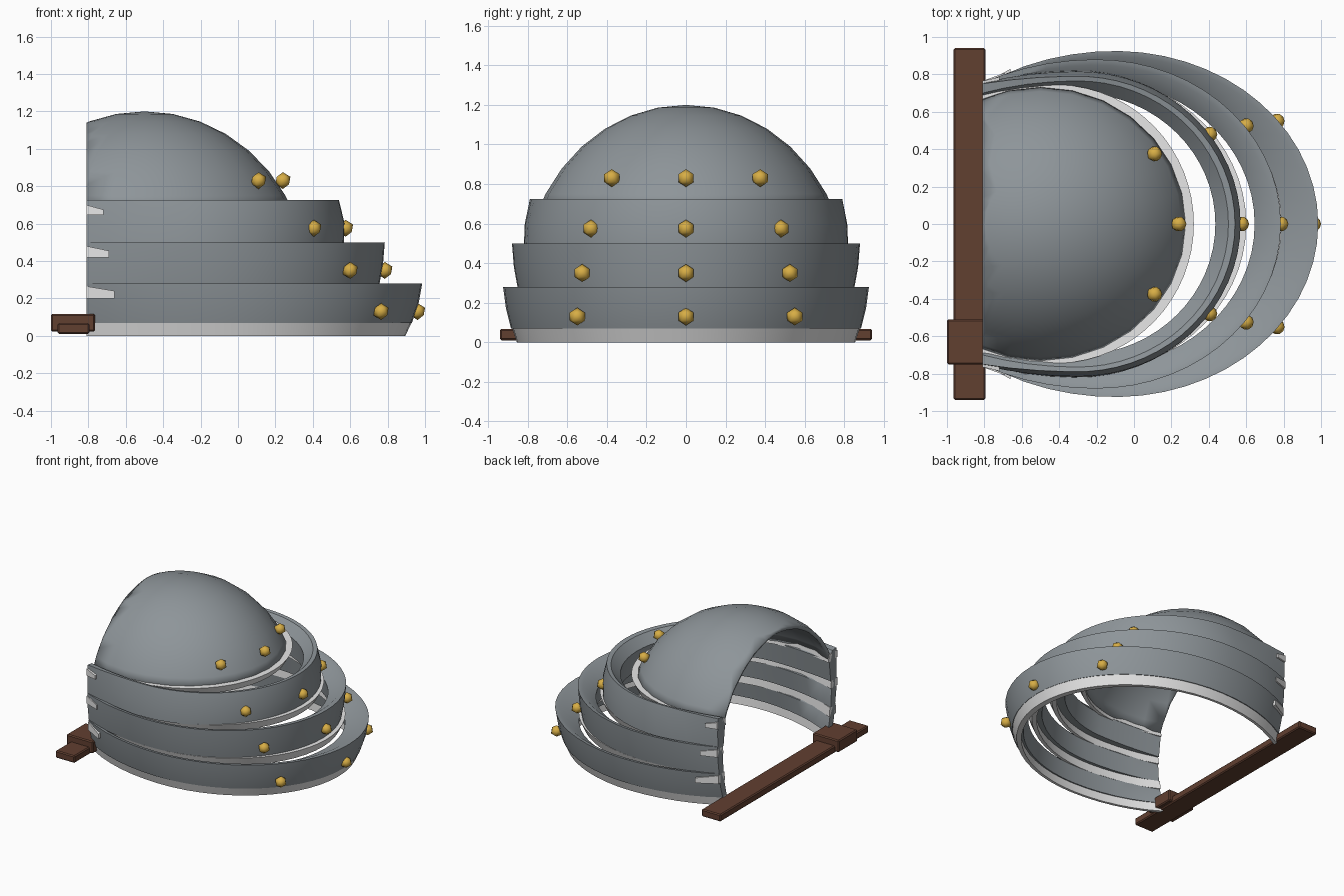
import bpy, bmesh, math
from mathutils import Matrix, Vector

cube = bpy.data.objects.get("Cube")
if cube:
    bpy.data.objects.remove(cube, do_unlink=True)

BACK = -0.81   # open side of the armour


def material(name, rgb):
    m = bpy.data.materials.new(name)
    m.use_nodes = True
    m.diffuse_color = (*rgb, 1)
    m.node_tree.nodes["Principled BSDF"].inputs["Base Color"].default_value = (*rgb, 1)
    return m


steel = material("grey steel", (0.27, 0.3, 0.32))
pale = material("pale trim", (0.8, 0.8, 0.8))
leather = material("brown leather", (0.12, 0.05, 0.03))
brass = material("gold brass", (0.68, 0.42, 0.06))


def finish(name, bm, mat, angle=None):
    bmesh.ops.recalc_face_normals(bm, faces=bm.faces)
    mesh = bpy.data.meshes.new(name)
    bm.to_mesh(mesh)
    bm.free()
    mesh.materials.append(mat)
    obj = bpy.data.objects.new(name, mesh)
    bpy.context.collection.objects.link(obj)
    if angle:
        bpy.ops.object.select_all(action='DESELECT')
        obj.select_set(True)
        bpy.context.view_layer.objects.active = obj
        bpy.ops.object.shade_smooth_by_angle(angle=math.radians(angle))
    return obj


def arc_point(cx, front, half, end, z, t):
    """Point on an egg-shaped arc; t runs -1..1 from one back end to the other."""
    a0 = math.asin(end / half)
    back = (cx - BACK) / math.cos(a0)
    ang = t * (math.pi - a0)
    radius = front - cx if math.cos(ang) > 0 else back
    return Vector((cx + radius * math.cos(ang), half * math.sin(ang), z))


def hoop(name, cx, section, mat, steps=40):
    """Sweep a closed section of (front x, half width, end y, z) round the arc."""
    bm = bmesh.new()
    rows = [[bm.verts.new(arc_point(cx, *p, 2 * i / steps - 1)) for p in section]
            for i in range(steps + 1)]
    n = len(section)
    for a, b in zip(rows, rows[1:]):
        for k in range(n):
            bm.faces.new((a[k], a[(k + 1) % n], b[(k + 1) % n], b[k]))
    bm.faces.new(rows[0])
    bm.faces.new(rows[-1])
    return finish(name, bm, mat, 35)


# Domed cap, cut flat at the back and below
bm = bmesh.new()
bmesh.ops.create_uvsphere(bm, u_segments=28, v_segments=18, radius=1,
                          matrix=Matrix.Translation((-0.5, 0, 0.3)) @
                          Matrix.Diagonal((0.87, 0.82, 0.9, 1)))
for co, no in (((BACK, 0, 0), (-1, 0, 0)), ((0, 0, 0.68), (0, 0, -1))):
    bmesh.ops.bisect_plane(bm, geom=bm.verts[:] + bm.edges[:] + bm.faces[:],
                           plane_co=co, plane_no=no, clear_outer=True)
dome = finish("dome_plate", bm, steel, 35)
shell = dome.modifiers.new("thickness", 'SOLIDIFY')
shell.thickness = 0.03
shell.offset = -1

# Overlapping bands: outer wall upwards, then the lip sloping in, then the inner wall
hoop("upper_band", -0.3, [(0.565, 0.82, 0.75, 0.48), (0.57, 0.815, 0.755, 0.6),
                          (0.54, 0.79, 0.75, 0.725), (0.505, 0.765, 0.7, 0.72),
                          (0.435, 0.7, 0.66, 0.65), (0.45, 0.72, 0.68, 0.48)], steel)
hoop("middle_band", -0.2, [(0.755, 0.85, 0.735, 0.27), (0.775, 0.87, 0.75, 0.38),
                           (0.785, 0.88, 0.755, 0.5), (0.745, 0.85, 0.72, 0.495),
                           (0.645, 0.765, 0.69, 0.42), (0.66, 0.785, 0.68, 0.27)], steel)
hoop("lower_band", -0.1, [(0.93, 0.885, 0.69, 0.07), (0.965, 0.91, 0.72, 0.17),
                          (0.985, 0.925, 0.74, 0.28), (0.945, 0.895, 0.71, 0.275),
                          (0.785, 0.81, 0.67, 0.2), (0.83, 0.83, 0.64, 0.07)], steel)

# Pale edging under each plate: centre, front x, half width, end y, bottom z, top z
for name, cx, front, half, end, low, top in (
        ("dome_trim", -0.42, 0.32, 0.745, 0.7, 0.64, 0.7),
        ("upper_trim", -0.3, 0.6, 0.81, 0.73, 0.42, 0.485),
        ("middle_trim", -0.2, 0.79, 0.85, 0.71, 0.2, 0.27),
        ("lower_trim", -0.1, 0.93, 0.88, 0.685, 0, 0.075)):
    hoop(name, cx, [(front - 0.035, half - 0.025, end - 0.02, low),
                    (front, half, end, top),
                    (front - 0.07, half - 0.04, end - 0.04, top),
                    (front - 0.08, half - 0.045, end - 0.05, low)], pale)

# Ends of the pale edging that show on the outside of the bands
for name, length, y0, y1, low, top in (("upper", 0.09, 0.757, 0.778, 0.645, 0.7),
                                       ("middle", 0.12, 0.757, 0.8, 0.42, 0.48),
                                       ("lower", 0.15, 0.737, 0.822, 0.2, 0.265)):
    for tag, side in (("left", 1), ("right", -1)):
        bm = bmesh.new()
        for x, y, z0, z1 in ((BACK, y0, low, top),
                             (BACK + length, y1, low, top - 0.025)):
            for dy in (-0.02, 0.008):
                for z in (z0, z1):
                    bm.verts.new((x, side * (y + dy), z))
        bmesh.ops.convex_hull(bm, input=bm.verts)
        finish(f"{name}_trim_end_{tag}", bm, pale)

# Rivets: one in the middle and a mirrored pair on every plate
for name, mid, side_x, side_y, z in (("dome", 0.24, 0.11, 0.375, 0.83),
                                     ("upper", 0.575, 0.405, 0.48, 0.575),
                                     ("middle", 0.785, 0.6, 0.525, 0.35),
                                     ("lower", 0.96, 0.765, 0.55, 0.13)):
    for tag, x, y in (("centre", mid, 0), ("left", side_x, side_y), ("right", side_x, -side_y)):
        bm = bmesh.new()
        bmesh.ops.create_icosphere(bm, subdivisions=1, radius=0.045,
                                   matrix=Matrix.Translation((x, y, z)))
        finish(f"{name}_rivet_{tag}", bm, brass, 60)


# Leather strap and its keeper loop
def block(name, low, high):
    low, high = Vector(low), Vector(high)
    bm = bmesh.new()
    bmesh.ops.create_cube(bm, size=1, matrix=Matrix.Translation((low + high) / 2) @
                          Matrix.Diagonal((*(high - low), 1)))
    bmesh.ops.bevel(bm, geom=bm.edges[:], offset=0.008, segments=1, affect='EDGES')
    return finish(name, bm, leather)


block("strap", (-0.965, -0.94, 0.01), (-0.795, 0.94, 0.068))
block("strap_keeper", (-1.0, -0.75, 0.022), (-0.765, -0.51, 0.118))
